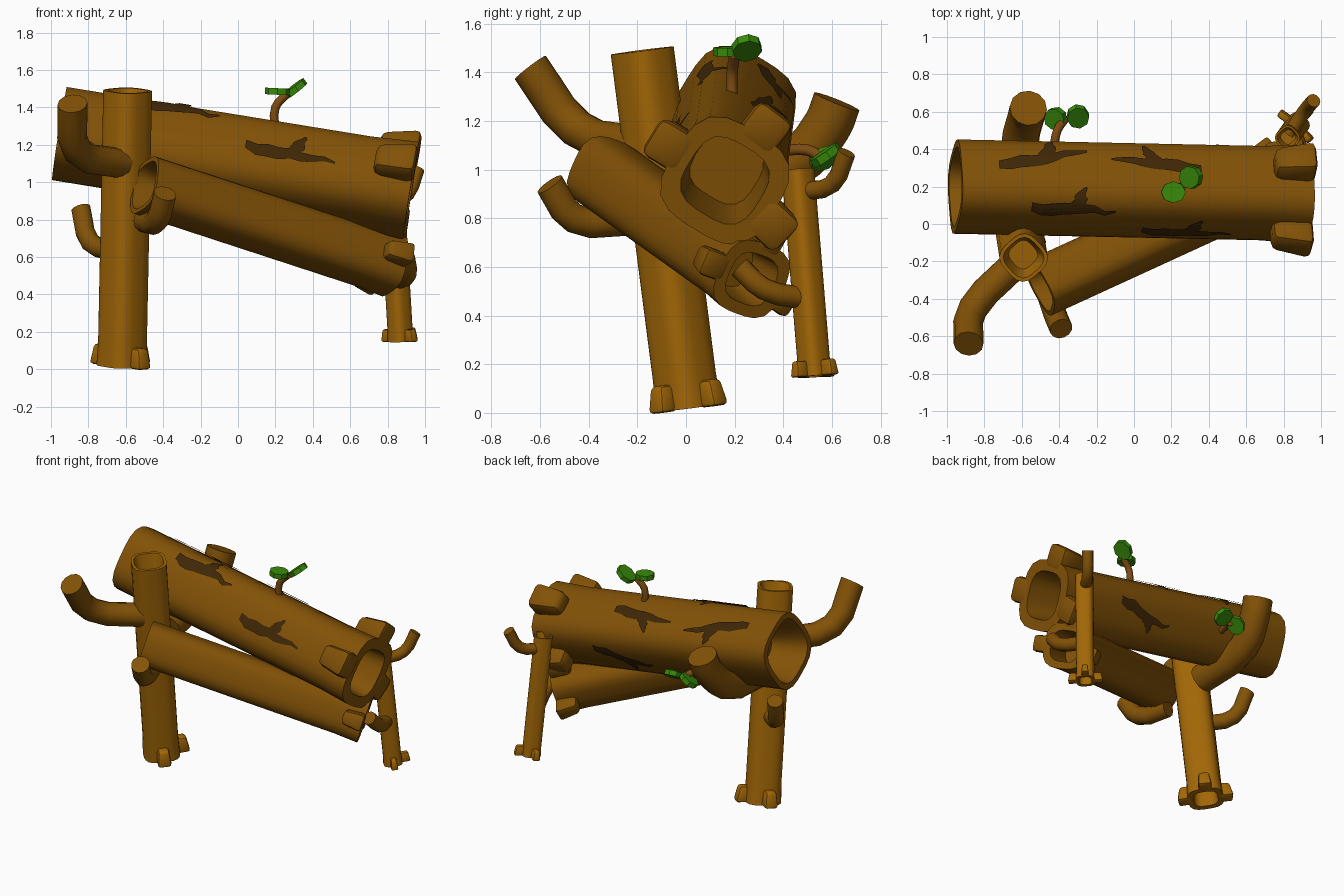
import bpy, bmesh, math, random
from mathutils import Vector, Matrix

random.seed(4)
if "Cube" in bpy.data.objects:
    bpy.data.objects.remove(bpy.data.objects["Cube"])


def material(name, rgb):
    m = bpy.data.materials.new(name)
    m.use_nodes = True
    m.diffuse_color = (*rgb, 1)
    m.node_tree.nodes["Principled BSDF"].inputs["Base Color"].default_value = (*rgb, 1)
    return m


BARK = material("bark brown", (0.225, 0.084, 0.002))
LEG = material("light leg brown", (0.36, 0.134, 0.002))
CRACK = material("dark crack brown", (0.05, 0.02, 0.002))
TWIG = material("twig brown", (0.2, 0.07, 0.006))
LEAF = material("leaf green", (0.04, 0.26, 0.003))


def finish(name, bm, mat, matrix=Matrix(), smooth=True, fix_normals=True):
    if fix_normals:
        bmesh.ops.recalc_face_normals(bm, faces=bm.faces)
    mesh = bpy.data.meshes.new(name)
    bm.to_mesh(mesh)
    bm.free()
    mesh.materials.append(mat)
    ob = bpy.data.objects.new(name, mesh)
    ob.matrix_world = matrix
    bpy.context.collection.objects.link(ob)
    if smooth:
        bpy.ops.object.select_all(action='DESELECT')
        ob.select_set(True)
        bpy.context.view_layer.objects.active = ob
        bpy.ops.object.shade_smooth_by_angle(angle=math.radians(40))


def outline(a, r):
    """Radius of the rounded square cross-section at an angle."""
    n = 3.2
    return 0.91 * r / (abs(math.cos(a)) ** n + abs(math.sin(a)) ** n) ** (1 / n)


def log_frame(base, top, ref):
    """Matrix with z along the log and x towards the first root."""
    base, z = Vector(base), Vector(top) - Vector(base)
    length = z.length
    z.normalize()
    x = Vector(ref)
    x = (x - z * x.dot(z)).normalized()
    rot = Matrix((x, z.cross(x), z)).transposed().to_4x4()
    return Matrix.Translation(base) @ rot, length


def hollow_log(name, base, top, radius, ref, mat=BARK, reach=1.5, root_height=0.85):
    frame, length = log_frame(base, top, ref)
    # Outer wall with a tapering, closed hollow sunk into each end
    bm = bmesh.new()
    loops = []
    profile = ((0.6, radius * 1.3), (0.72, 0), (1.05, 0), (1, radius), (1, length),
               (0.84, length), (0.6, length - radius))
    for r, z in profile:
        ring = []
        for i in range(24):
            a = math.tau * i / 24
            d = outline(a, radius * r)
            ring.append(bm.verts.new((d * math.cos(a), d * math.sin(a), z)))
        loops.append(ring)
    for ring, nxt in zip(loops, loops[1:]):
        for i in range(24):
            j = (i + 1) % 24
            bm.faces.new((ring[i], ring[j], nxt[j], nxt[i]))
    bm.faces.new(loops[0])
    bm.faces.new(loops[-1])
    finish(name, bm, mat, frame)
    # Three stubby roots around the base
    for k in range(3):
        bm = bmesh.new()
        bmesh.ops.create_cube(bm, size=1)
        for v in bm.verts:
            high, out = v.co.z > 0, v.co.x > 0
            v.co.x = radius * ((reach - 0.17 if high else reach) if out else 0.72)
            v.co.y *= radius * (0.58 if high else 0.74)
            v.co.z = radius * (root_height if high else -0.03)
        bmesh.ops.bevel(bm, geom=bm.edges[:], offset=radius * 0.15, segments=2,
                        profile=0.5, affect='EDGES')
        turn = Matrix.Rotation(math.radians(96 * k), 4, 'Z')
        finish(f"{name}_root_{k + 1}", bm, mat, frame @ turn)
    return frame


def branch(name, points, radius, mat=BARK):
    curve = bpy.data.curves.new(name, 'CURVE')
    curve.dimensions = '3D'
    curve.bevel_depth = radius
    curve.bevel_resolution = 4
    curve.use_fill_caps = True
    curve.resolution_u = 3
    spline = curve.splines.new('BEZIER')
    spline.bezier_points.add(len(points) - 1)
    for bp, co in zip(spline.bezier_points, points):
        bp.co = co
        bp.handle_left_type = bp.handle_right_type = 'AUTO'
    temp = bpy.data.objects.new(name + "_path", curve)
    bpy.context.collection.objects.link(temp)
    mesh = bpy.data.meshes.new_from_object(temp.evaluated_get(bpy.context.evaluated_depsgraph_get()))
    bpy.data.objects.remove(temp)
    bm = bmesh.new()
    bm.from_mesh(mesh)
    bpy.data.meshes.remove(mesh)
    bmesh.ops.remove_doubles(bm, verts=bm.verts, dist=0.0005)
    finish(name, bm, mat)


def leaf(name, centre, size, normal):
    bm = bmesh.new()
    bmesh.ops.create_cone(bm, cap_ends=True, segments=8, radius1=size, radius2=size, depth=0.035)
    for v in bm.verts:
        v.co.x *= 0.88
    rot = Vector(normal).to_track_quat('Z', 'Y').to_matrix().to_4x4()
    finish(name, bm, LEAF, Matrix.Translation(centre) @ rot, smooth=False)


def crack(name, frame, radius, start, end):
    """A jagged dark sliver with a fork, laid onto the curved bark."""
    inv = frame.inverted()

    def polar(p):
        q = inv @ Vector(p)
        return Vector((math.atan2(q.y, q.x), q.z))

    a, b = polar(start), polar(end)
    b.x = a.x + (b.x - a.x + math.pi) % math.tau - math.pi
    bm = bmesh.new()

    def strip(p, q, width, jag, across):
        rows = []
        for i in range(9):
            f = i / 8
            mid = p.lerp(q, f) + across * (jag * random.uniform(-1, 1))
            w = width * min(1, 0.6 + 2 * f) * (1 - 0.85 * f ** 2)
            row = []
            for s in (-1, -0.33, 0.33, 1):
                c = mid + across * (w * s)
                d = outline(c.x, radius) + 0.008
                row.append(bm.verts.new((d * math.cos(c.x), d * math.sin(c.x), c.y)))
            rows.append(row)
        for r0, r1 in zip(rows, rows[1:]):
            for k in range(3):
                bm.faces.new((r0[k], r0[k + 1], r1[k + 1], r1[k]))

    strip(a, b, 0.17, 0.06, Vector((1, 0)))
    mid = a.lerp(b, 0.5)
    strip(mid, mid + Vector((0.5, (b.y - a.y) * 0.13)), 0.045, 0.01, Vector((0, 1)))
    bm.normal_update()
    for f in bm.faces:
        c = f.calc_center_median()
        if f.normal.dot(Vector((c.x, c.y, 0))) < 0:
            f.normal_flip()
    finish(name, bm, CRACK, frame, smooth=False, fix_normals=False)


# Logs: body, lower brace and the two legs
body = hollow_log("main_log", (0.925, 0.16, 0.955), (-0.955, 0.2, 1.26), 0.25, (0, -0.85, 0.53), reach=1.45)
hollow_log("lower_log", (0.83, 0.27, 0.55), (-0.5, -0.34, 0.985), 0.163, (0, -0.9, 0.4))
hollow_log("large_leg", (-0.62, 0.01, 0.02), (-0.59, -0.18, 1.49), 0.126, (0.95, -1.05, 0), LEG)
hollow_log("small_leg", (0.87, 0.53, 0.15), (0.82, 0.46, 1.0), 0.065, (0.95, -1.05, 0), LEG, 1.8, 1)

# Bent side branches
branch("main_log_branch", [(-0.58, 0.02, 0.93), (-0.61, 0.42, 1.01), (-0.575, 0.58, 1.18),
                           (-0.565, 0.62, 1.28)], 0.1)
branch("large_leg_upper_branch", [(-0.62, -0.2, 1.1), (-0.86, -0.45, 1.17), (-0.885, -0.64, 1.42)], 0.08)
branch("large_leg_lower_branch", [(-0.64, -0.04, 0.63), (-0.79, 0.1, 0.68), (-0.84, 0.18, 0.86)], 0.053)
branch("lower_log_branch", [(-0.5, -0.24, 0.79), (-0.43, -0.46, 0.8), (-0.39, -0.56, 0.94)], 0.062)
branch("small_leg_upper_branch", [(0.83, 0.48, 0.91), (0.91, 0.6, 0.94), (0.96, 0.66, 1.07)], 0.038)
branch("small_leg_lower_branch", [(0.85, 0.49, 0.47), (0.91, 0.32, 0.51), (0.9, 0.22, 0.6)], 0.046)

# Sprouts
branch("top_twig", [(0.2, 0.19, 1.27), (0.2, 0.19, 1.4), (0.26, 0.2, 1.47)], 0.023, TWIG)
leaf("top_leaf_flat", (0.21, 0.17, 1.485), 0.066, (0.05, 0, 1))
leaf("top_leaf_raised", (0.305, 0.25, 1.5), 0.07, (-0.62, -0.1, 0.8))
branch("back_twig", [(-0.43, 0.4, 1.08), (-0.41, 0.5, 1.08), (-0.37, 0.56, 1.05)], 0.023, TWIG)
leaf("back_leaf_upper", (-0.3, 0.575, 1.06), 0.068, (0.1, -0.55, 0.8))
leaf("back_leaf_lower", (-0.42, 0.565, 1.045), 0.066, (-0.5, -0.3, 0.8))

# Cracks in the bark of the main log
for i, (p, q) in enumerate([
        ((-0.72, 0.33, 1.43), (-0.25, 0.38, 1.3)),
        ((-0.55, 0.09, 1.42), (-0.1, 0.07, 1.34)),
        ((0.36, 0.28, 1.25), (-0.12, 0.36, 1.3)),
        ((0.04, -0.05, 1.2), (0.52, -0.06, 1.11)),
        ((0.45, 0.41, 0.98), (0, 0.37, 0.95))]):
    crack(f"bark_crack_{i + 1}", body, 0.25, p, q)
